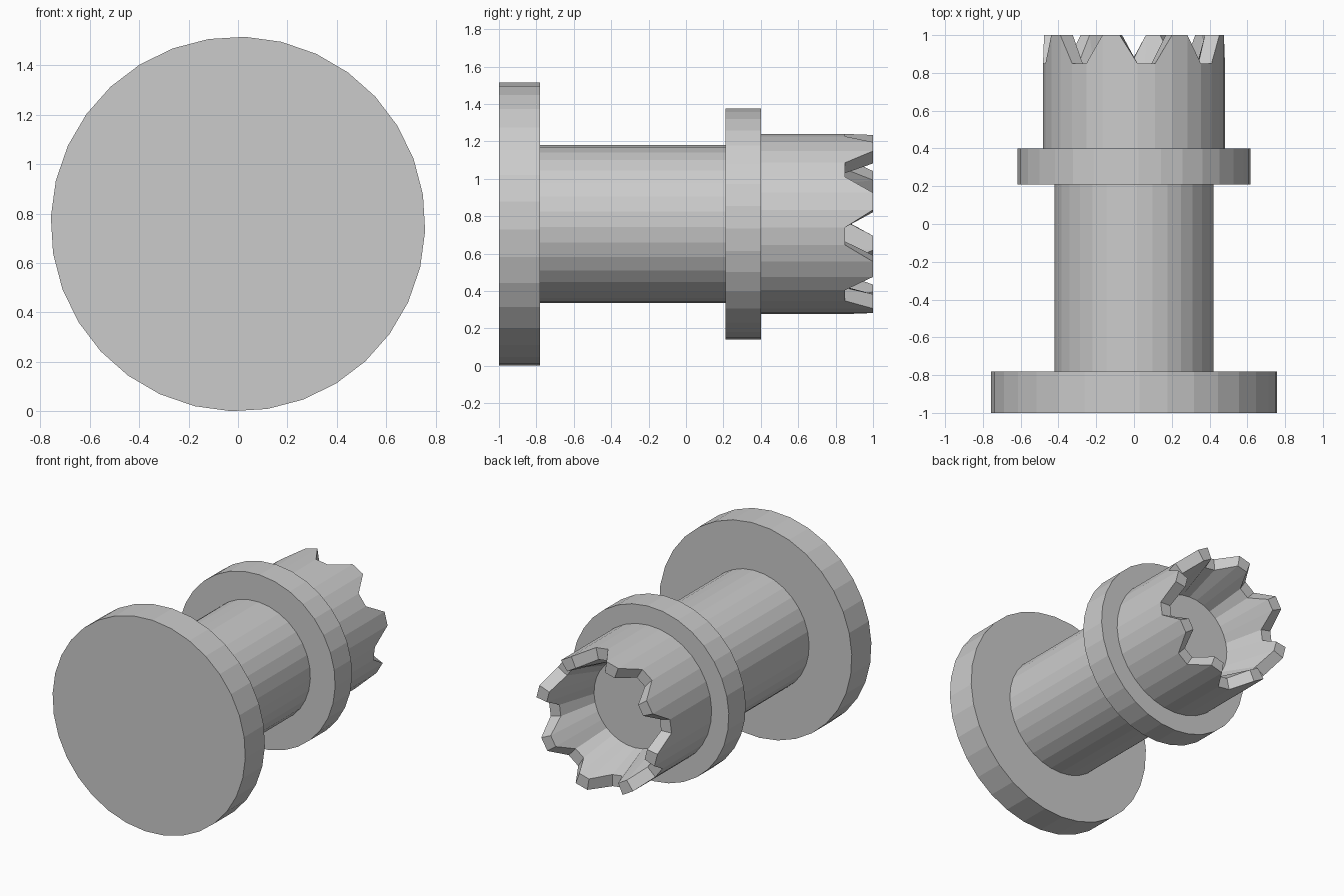
import bpy, bmesh, math

if "Cube" in bpy.data.objects:
    bpy.data.objects.remove(bpy.data.objects["Cube"])

SIDES = 32
AXIS_Z = 0.758                  # height of the turning axis
TWIST = math.radians(-2.2)      # small rotation of the facets


def turned_part(name, profile, cap_front=False, cap_back=False, notched=()):
    """Turn (radius, y) points around the y axis; notched rings drop in a tooth pattern."""
    bm = bmesh.new()
    rings = []
    for i, (r, y) in enumerate(profile):
        ring = []
        for k in range(SIDES):
            a = TWIST + 2 * math.pi * k / SIDES
            drop = 0.15 if i in notched and k % 4 in (0, 3) else 0
            ring.append(bm.verts.new((r * math.cos(a), y - drop, AXIS_Z + r * math.sin(a))))
        rings.append(ring)
    for lo, hi in zip(rings, rings[1:]):
        for k in range(SIDES):
            n = (k + 1) % SIDES
            bm.faces.new((lo[k], hi[k], hi[n], lo[n]))
    if cap_front:
        bm.faces.new(rings[0])
    if cap_back:
        bm.faces.new(rings[-1][::-1])
    mesh = bpy.data.meshes.new(name)
    bm.to_mesh(mesh)
    bm.free()
    obj = bpy.data.objects.new(name, mesh)
    bpy.context.collection.objects.link(obj)
    return obj


# Wide disc at the front end
turned_part("end_disc", [(0.758, -1), (0.758, -0.78), (0.422, -0.78)], cap_front=True)

# Plain cylindrical shaft
turned_part("shaft", [(0.422, -0.78), (0.422, 0.21)])

# Raised collar
turned_part("collar", [(0.422, 0.21), (0.617, 0.21), (0.617, 0.40), (0.482, 0.40)])

# Hollow crown with eight teeth and a tapering bore
turned_part("toothed_crown",
            [(0.482, 0.40), (0.482, 1.0), (0.40, 1.0), (0.31, 0.59)],
            cap_back=True, notched=(1, 2))
